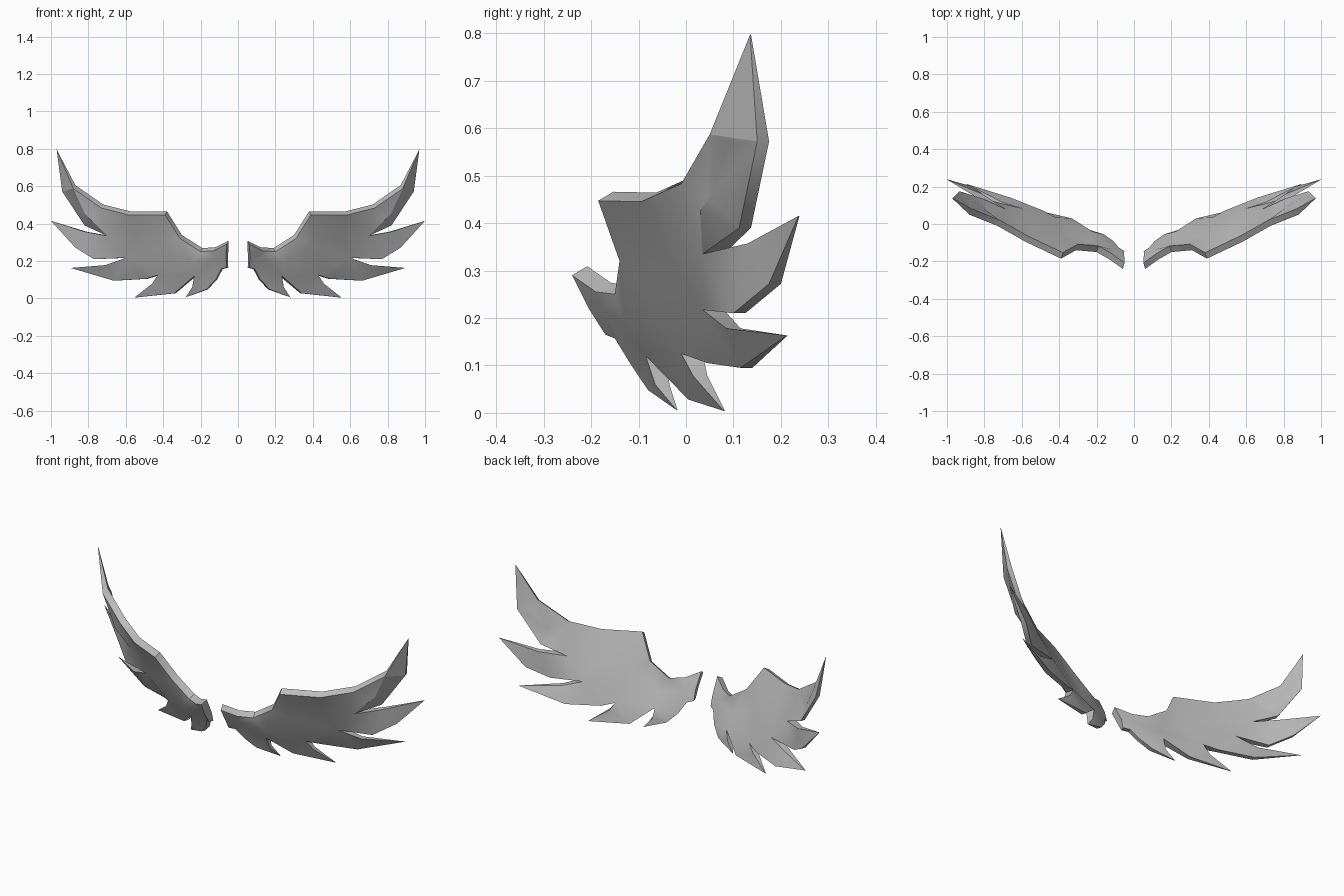
import bpy, bmesh
from mathutils import Vector
from mathutils.geometry import delaunay_2d_cdt

if "Cube" in bpy.data.objects:
    bpy.data.objects.remove(bpy.data.objects["Cube"])

grey = bpy.data.materials.new("wing grey")
grey.diffuse_color = (0.5, 0.5, 0.5, 1)
grey.use_nodes = True
grey.node_tree.nodes["Principled BSDF"].inputs["Base Color"].default_value = grey.diffuse_color

# Front outline of one wing: x, y, z
LEADING = [  # root to the tip of the top feather
    (.06, -.24, .29), (.13, -.19, .255), (.20, -.15, .25), (.31, -.14, .32),
    (.39, -.185, .447), (.58, -.095, .445), (.73, -.01, .483), (.88, .05, .587),
]
FEATHERS = [  # each list runs from a feather tip to the next notch
    [(.97, .135, .797), (.94, .15, .572), (.82, .112, .39), (.70, .035, .335)],
    [(1.0, .237, .415), (.87, .175, .272), (.77, .10, .21), (.60, .035, .217)],
    [(.895, .212, .163), (.665, .115, .095), (.49, .045, .105), (.43, -.01, .125)],
    [(.555, .08, .004), (.34, .005, .028), (.235, -.085, .12)],
    [(.28, -.02, .006), (.17, -.08, .048), (.12, -.115, .10),
     (.09, -.15, .157), (.06, -.17, .165), (.065, -.205, .22)],
]
UPPER = [None, (.82, .13, .357), (.71, .085, .178), (.46, .015, .078), (.245, -.065, .06)]
INNER = [(.79, .03, .425), (.82, .05, .455), (.89, .09, .57),
         (.40, -.10, .28), (.56, -.03, .32), (.25, -.13, .19), (.12, -.172, .215)]

# Each entry pairs a front point with its offset to the back surface
points = [(p, (-.01, .032, .019)) for p in LEADING]
for upper, feather in zip(UPPER, FEATHERS):
    if upper:
        points.append((upper, (-.01, .03, 0)))
    points.append((feather[0], (0, .002, 0)))
    points += [(p, (-.008, .025, 0)) for p in feather[1:-1]]
    points.append((feather[-1], (-.012, .045, 0)))
rim = len(points)
points += [(p, (-.012, .035, 0)) for p in INNER]


def wing(name, side):
    # Fill the outline once, then join front and back skins with a rim
    flat = [Vector((p[0], p[2])) for p, _ in points]
    edges = [(i, (i + 1) % rim) for i in range(rim)]
    _, _, tris, source, _, _ = delaunay_2d_cdt(flat, edges, [], 1, 1e-5)
    bm = bmesh.new()
    mirror = Vector((side, 1, 1))
    front = [bm.verts.new(Vector(p) * mirror) for p, _ in points]
    back = [bm.verts.new((Vector(p) + Vector(d)) * mirror) for p, d in points]
    for t in tris:
        ids = [source[i][0] for i in t]
        bm.faces.new([front[i] for i in ids])
        bm.faces.new([back[i] for i in reversed(ids)])
    for a, b in edges:
        bm.faces.new((front[a], front[b], back[b], back[a]))
    bmesh.ops.recalc_face_normals(bm, faces=bm.faces)
    mesh = bpy.data.meshes.new(name)
    bm.to_mesh(mesh)
    bm.free()
    mesh.materials.append(grey)
    obj = bpy.data.objects.new(name, mesh)
    bpy.context.collection.objects.link(obj)
    bpy.ops.object.select_all(action='DESELECT')
    obj.select_set(True)
    bpy.context.view_layer.objects.active = obj
    bpy.ops.object.shade_smooth_by_angle(angle=0.6)


wing("right_wing", 1)
wing("left_wing", -1)
